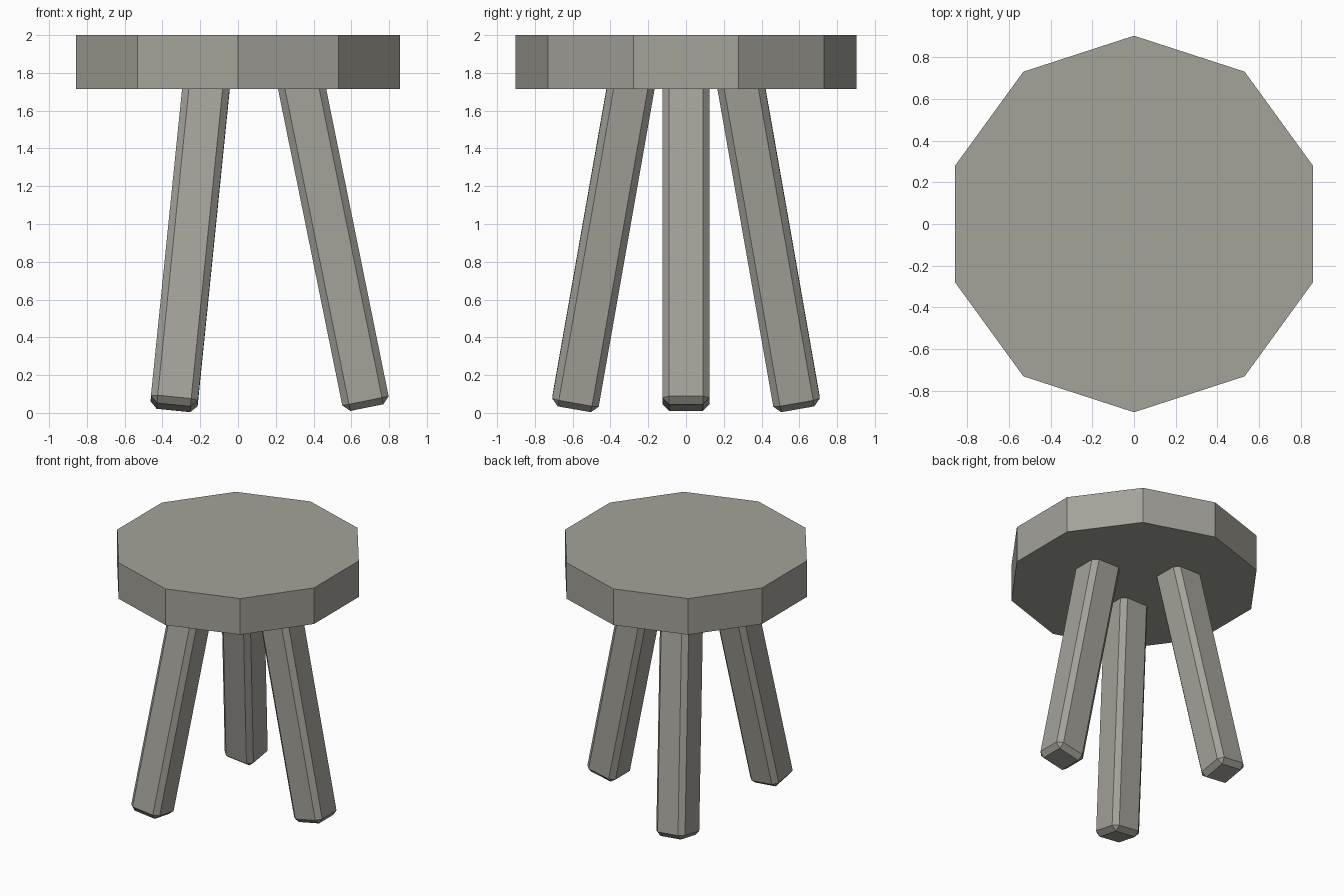
import bpy, bmesh, math
from mathutils import Vector, Matrix

if "Cube" in bpy.data.objects:
    bpy.data.objects.remove(bpy.data.objects["Cube"])

stone = bpy.data.materials.new("warm_grey")
stone.diffuse_color = (0.37, 0.36, 0.32, 1)
stone.use_nodes = True
stone.node_tree.nodes["Principled BSDF"].inputs["Base Color"].default_value = stone.diffuse_color


def add_object(name, bm):
    mesh = bpy.data.meshes.new(name)
    bm.to_mesh(mesh)
    bm.free()
    mesh.materials.append(stone)
    obj = bpy.data.objects.new(name, mesh)
    bpy.context.collection.objects.link(obj)
    return obj


# Seat: ten-sided slab with a corner pointing to the front and back
SEAT_BOTTOM, SEAT_TOP, SEAT_RADIUS = 1.715, 2.0, 0.903
bm = bmesh.new()
bmesh.ops.create_cone(
    bm, cap_ends=True, segments=10, radius1=SEAT_RADIUS, radius2=SEAT_RADIUS,
    depth=SEAT_TOP - SEAT_BOTTOM,
    matrix=Matrix.Translation((0, 0, (SEAT_TOP + SEAT_BOTTOM) / 2))
    @ Matrix.Rotation(math.radians(90), 4, "Z"))
# make sure a corner lies exactly on the y axis
v = bm.verts[:][0].co
turn = math.radians(90) - math.atan2(v.y, v.x)
bmesh.ops.rotate(bm, verts=bm.verts, cent=(0, 0, 0), matrix=Matrix.Rotation(turn, 3, "Z"))
add_object("seat", bm)


# Legs: chamfered square posts, splayed outwards without twisting
def add_leg(name, angle):
    out = Vector((math.cos(angle), math.sin(angle), 0))
    foot = out * 0.682 + Vector((0, 0, 0.028))
    top = out * 0.314 + Vector((0, 0, 1.84))
    axis = top - foot
    bm = bmesh.new()
    bmesh.ops.create_cube(bm, size=1, matrix=Matrix.Diagonal((0.25, 0.25, axis.length, 1)))
    bmesh.ops.bevel(bm, geom=bm.edges[:], offset=0.036, segments=1, affect="EDGES")
    tilt = Vector((0, 0, 1)).rotation_difference(axis).to_matrix().to_4x4()
    bm.transform(Matrix.Translation((foot + top) / 2) @ tilt)
    add_object(name, bm)


for name, degrees in (("right_leg", 0), ("back_left_leg", 120), ("front_left_leg", 240)):
    add_leg(name, math.radians(degrees))
